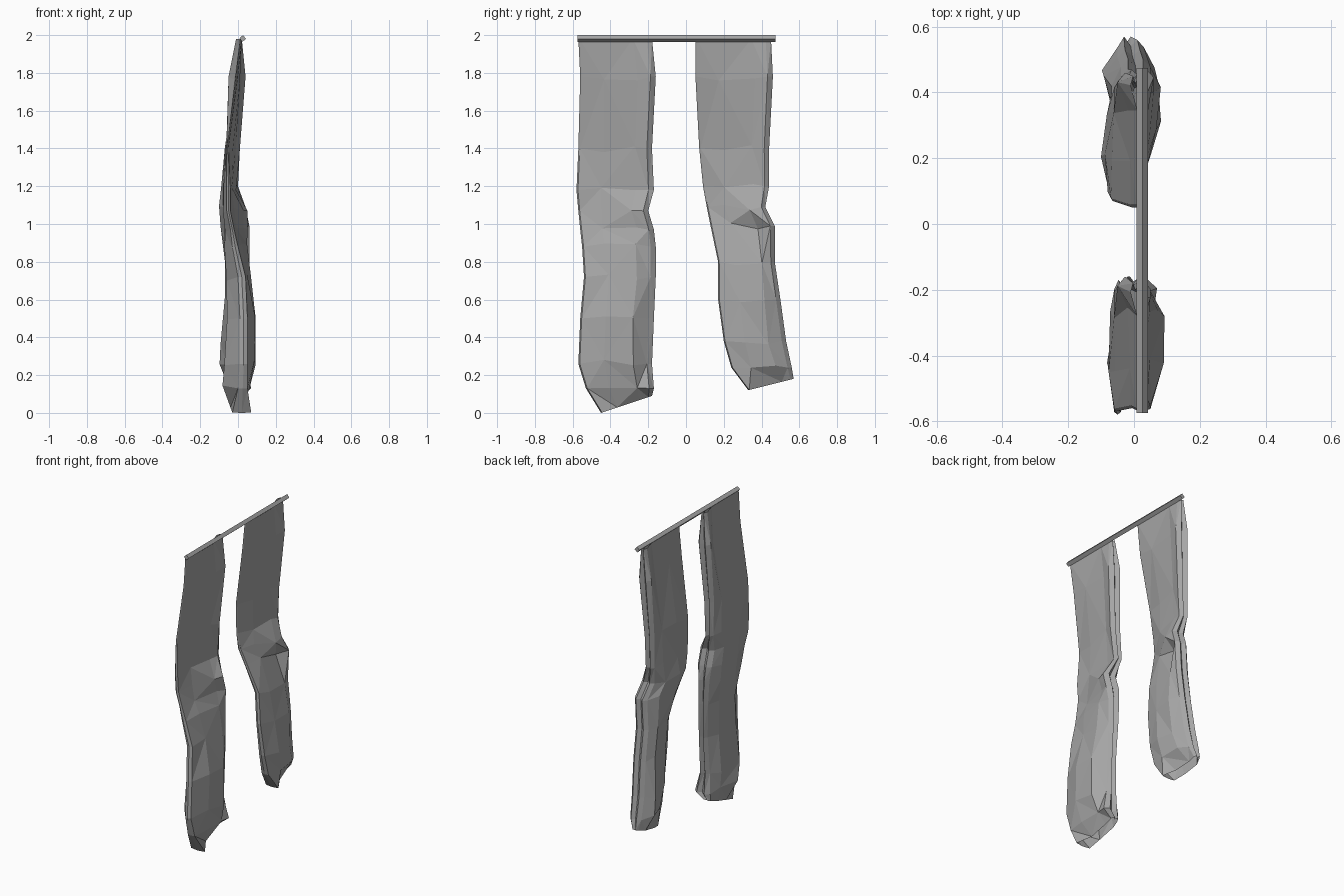
import bpy, bmesh, math, random

cube = bpy.data.objects.get("Cube")
if cube:
    bpy.data.objects.remove(cube)
random.seed(4)


def make_material(name, value):
    mat = bpy.data.materials.new(name)
    mat.use_nodes = True
    colour = (value, value, value, 1)
    mat.diffuse_color = colour
    mat.node_tree.nodes["Principled BSDF"].inputs["Base Color"].default_value = colour
    return mat


grey = make_material("plain grey", 0.38)


def finish(name, bm):
    bmesh.ops.recalc_face_normals(bm, faces=bm.faces[:])
    mesh = bpy.data.meshes.new(name)
    bm.to_mesh(mesh)
    bm.free()
    mesh.materials.append(grey)
    obj = bpy.data.objects.new(name, mesh)
    bpy.context.collection.objects.link(obj)
    return obj


# Positions of the cloth columns from the front edge (0) to the back edge (1)
COLUMNS = (0.02, 0.32, 0.74, 0.93)


def ring_points(row, tilt, jitter):
    """One loop around the leg: left face forward to back, back crease, right face."""
    z, front, back = row[:3]
    near, far = row[3:7], row[7:11]
    width = back - front
    points = []

    def add(u, x, wobble):
        points.append((x + random.uniform(-wobble, wobble),
                       front + u * width + 4 * random.uniform(-wobble, wobble),
                       z + tilt * u + 7 * random.uniform(-wobble, wobble)))

    add(0, (near[0] + far[0]) / 2, 0)
    for u, x in zip(COLUMNS, near):
        add(u, x, jitter if 0.1 < u < 0.9 else 0)
    add(1, near[3] * 0.75 + far[3] * 0.25, 0)
    add(0.94, (near[3] + far[3]) / 2, 0)       # pinched crease along the back
    add(1, near[3] * 0.25 + far[3] * 0.75, 0)
    for u, x in reversed(list(zip(COLUMNS, far))):
        add(u, x, jitter if 0.1 < u < 0.9 else 0)
    return [tuple(c / 100 for c in p) for p in points]


def cloth_leg(name, rows, hem_tilt):
    """Open crumpled tube hanging from the rail."""
    bm = bmesh.new()
    rings = []
    for i, row in enumerate(rows):
        tilt = hem_tilt if i == len(rows) - 1 else 0
        jitter = 0 if i in (0, len(rows) - 1) else 0.3
        rings.append([bm.verts.new(p) for p in ring_points(row, tilt, jitter)])
    count = len(rings[0])
    # Triangles with alternating diagonals give the crumpled facets
    for r, (upper, lower) in enumerate(zip(rings, rings[1:])):
        for k in range(count):
            n = (k + 1) % count
            a, b, c, d = upper[k], upper[n], lower[n], lower[k]
            if (r + k) % 2:
                bm.faces.new((a, b, c))
                bm.faces.new((a, c, d))
            else:
                bm.faces.new((a, b, d))
                bm.faces.new((b, c, d))
    return finish(name, bm)


# Rows in hundredths: height, front y, back y, four +x depths, four -x depths
front_rows = [
    (198, -57, -18, 2, 2, 2, 2, 1, 1, 1, -1),
    (178, -56, -16, 0, 1, 2, 4, -1, -1, -2, -5),
    (140, -57, -18, -5, -3, -1, 1, -6, -6, -6, -6),
    (118, -58, -17, -4, -3, -2, -1, -6, -8, -7, -6),
    (107, -57, -20, -4, -2, 3, 5, -6, -8, -7, -5),
    (97, -56, -17, -2, -1, 3, 5, -4, -7, -7, -5),
    (88, -55, -16, 0, 2, 5, 4, -3, -7, -7, -4),
    (72, -54, -16, 4, 5, 7, 4, 0, -6, -6, -3),
    (50, -56, -17, 5, 9, 9, 4, 1, -6, -5, -2),
    (26, -57, -18, 5, 9, 9, 4, 1, -7, -6, -3),
    (13, -53, -17, 5, 6, 6, 7, 0, -8, -6, -4),
    (0, -45, -18, 7, 2, 1, 1, -3, -4, -5, -4),
]
rear_rows = [
    (198, 5, 45, 2, 2, 2, 2, 1, 1, 1, -1),
    (178, 5, 46, 0, 1, 2, 4, -1, -1, -2, -5),
    (140, 7, 44, -6, -3, -1, 1, -7, -7, -6, -6),
    (120, 9, 44, -7, -3, -1, 0, -8, -9, -7, -6),
    (109, 11, 42, -6, -2, 4, 4, -8, -10, -8, -5),
    (99, 13, 47, -3, 0, 1, 6, -5, -9, -7, -3),
    (80, 17, 47, 3, 5, 6, 5, 0, -5, -7, -4),
    (60, 17, 50, 4, 7, 8, 5, 1, -4, -7, -4),
    (38, 20, 53, 5, 8, 7, 4, 1, -5, -9, -5),
    (24, 24, 56, 5, 7, 6, 3, 0, -6, -10, -5),
    (12, 33, 57, 6, 2, 0, 0, -3, -5, -6, -4),
]
cloth_leg("front_cloth_leg", front_rows, 9)
cloth_leg("rear_cloth_leg", rear_rows, 6)

# Thin square rail carrying both legs, turned on its corner
bm = bmesh.new()
bmesh.ops.create_cube(bm, size=1)
bmesh.ops.scale(bm, vec=(0.025, 1.05, 0.025), verts=bm.verts)
rail = finish("top_rail", bm)
rail.rotation_euler.y = math.radians(-40)
rail.location = (0.025, -0.05, 1.982)
